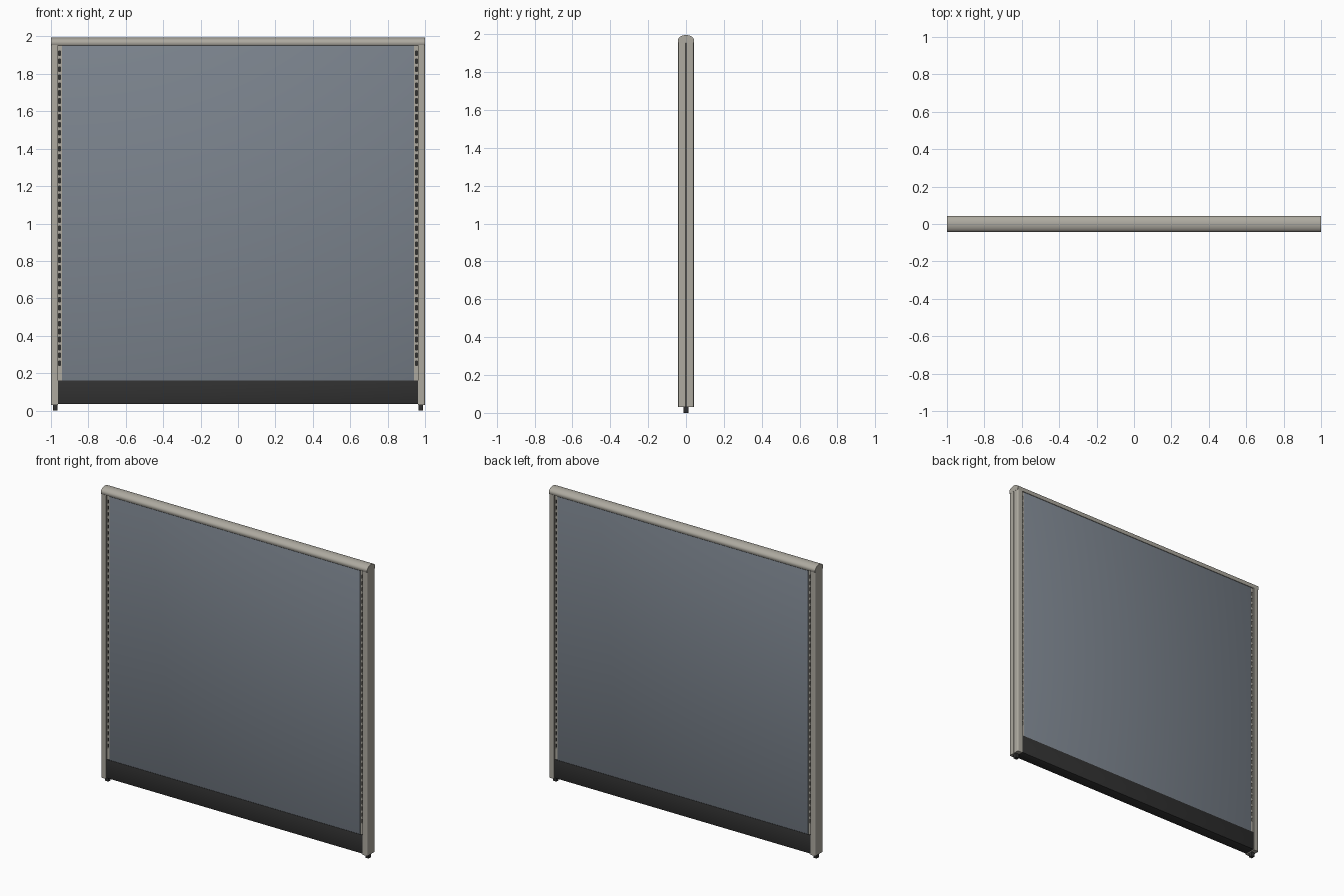
import bpy, bmesh, math

if "Cube" in bpy.data.objects:
    bpy.data.objects.remove(bpy.data.objects["Cube"])


def material(name, rgb):
    m = bpy.data.materials.new(name)
    m.diffuse_color = (*rgb, 1)
    m.use_nodes = True
    m.node_tree.nodes["Principled BSDF"].inputs["Base Color"].default_value = m.diffuse_color
    return m


METAL = material("warm_grey_metal", (0.42, 0.40, 0.35))
FABRIC = material("blue_grey_fabric", (0.20, 0.23, 0.27))
DARK = material("dark_plastic", (0.03, 0.03, 0.03))


def finish(name, bm, mat, smooth=False):
    bmesh.ops.recalc_face_normals(bm, faces=bm.faces)
    me = bpy.data.meshes.new(name)
    bm.to_mesh(me)
    bm.free()
    me.materials.append(mat)
    ob = bpy.data.objects.new(name, me)
    bpy.context.collection.objects.link(ob)
    if smooth:
        bpy.ops.object.select_all(action='DESELECT')
        ob.select_set(True)
        bpy.context.view_layer.objects.active = ob
        bpy.ops.object.shade_smooth_by_angle(angle=math.radians(35))
    return ob


def add_box(bm, x, y, z):
    vs = [bm.verts.new((a, b, c)) for c in z for a, b in
          ((x[0], y[0]), (x[1], y[0]), (x[1], y[1]), (x[0], y[1]))]
    for f in ((0, 1, 2, 3), (4, 5, 6, 7), (0, 1, 5, 4),
              (1, 2, 6, 5), (2, 3, 7, 6), (3, 0, 4, 7)):
        bm.faces.new([vs[i] for i in f])


def box(name, x, y, z, mat, bevel=0):
    bm = bmesh.new()
    add_box(bm, x, y, z)
    if bevel:
        bmesh.ops.bevel(bm, geom=bm.edges[:], offset=bevel, segments=2,
                        affect='EDGES', profile=0.5)
    return finish(name, bm, mat, bevel > 0)


def extrude(name, points, vec, mat):
    bm = bmesh.new()
    face = bm.faces.new([bm.verts.new(p) for p in points])
    geom = bmesh.ops.extrude_face_region(bm, geom=[face], use_keep_orig=True)["geom"]
    bmesh.ops.translate(bm, vec=vec,
                        verts=[g for g in geom if isinstance(g, bmesh.types.BMVert)])
    return finish(name, bm, mat, True)


# domed top cap
dome = [(0.043 * math.cos(a), 1.967 + 0.028 * math.sin(a))
        for a in (math.pi * i / 24 for i in range(25))]
dome += [(-0.042, 1.957), (-0.039, 1.953), (0.039, 1.953), (0.042, 1.957)]
extrude("top_cap", [(-1, y, z) for y, z in dome], (2, 0, 0), METAL)

# post cross-section: rounded corners, fine centre groove on the outer face
R, XI, XO, W = 0.008, 0.962, 0.999, 0.041
half = [(XI, W)]
half += [(XO - R + R * math.sin(a), W - R + R * math.cos(a))
         for a in (math.pi / 2 * i / 6 for i in range(7))]
half += [(XO, 0.0015), (XO - 0.0015, 0.001)]
section = half + [(x, -y) for x, y in reversed(half)]

for side, s in (("left", -1), ("right", 1)):
    def span(a, b):
        return sorted((s * a, s * b))

    # upright post and its levelling foot
    extrude(side + "_post", [(s * x, y, 0.03) for x, y in section],
            (0, 0, 1.925), METAL)
    box(side + "_foot", span(0.964, 0.990), (-0.013, 0.013), (0, 0.035), DARK, 0.002)

    # dark core behind the slots
    box(side + "_slot_core", span(0.938, 0.964), (-0.022, 0.022), (0.16, 1.954), DARK)

    # slotted hanging strips on both faces, made as rails and rungs
    for face, f in (("front", -1), ("back", 1)):
        bm = bmesh.new()
        y = sorted((f * 0.020, f * 0.032))
        add_box(bm, span(0.938, 0.950), y, (0.16, 1.954))
        add_box(bm, span(0.959, 0.964), y, (0.16, 1.954))
        pitch, slot, first, count = 0.0425, 0.025, 0.24, 40
        z = 0.16
        for i in range(count):
            start = first + i * pitch
            add_box(bm, span(0.950, 0.959), y, (z, start))
            z = start + slot
        add_box(bm, span(0.950, 0.959), y, (z, 1.954))
        finish(f"{side}_{face}_slotted_strip", bm, METAL)

# fabric panel and dark skirting
box("fabric_panel", (-0.942, 0.942), (-0.035, 0.035), (0.155, 1.956), FABRIC, 0.002)
box("skirting", (-0.963, 0.963), (-0.037, 0.037), (0.035, 0.162), DARK, 0.002)
